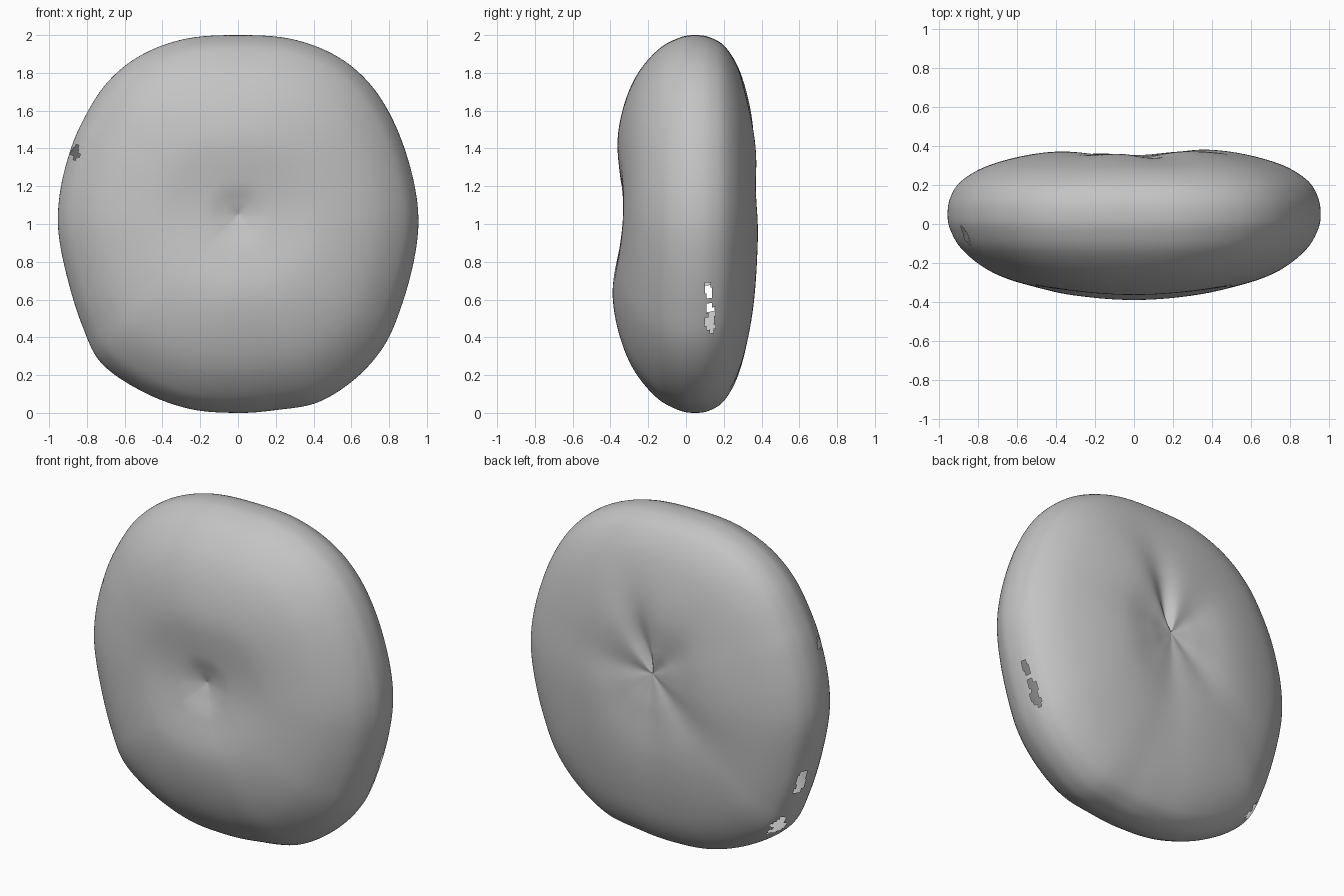
import bpy
import bmesh
from math import atan2, cos, sin, exp, pi, radians
from mathutils import Vector

cube = bpy.data.objects.get("Cube")
if cube:
    bpy.data.objects.remove(cube, do_unlink=True)

CENTRE = 1.05    # height of the front dimple
LIFT = 0.06      # how much higher the back dimple sits
RIM = 0.05       # y of the widest seam
STEPS = 9


def spline(points, closed):
    """Smooth curve through 2D points."""
    pts = [Vector(p) for p in points]
    n = len(pts)
    out = []
    for i in range(n if closed else n - 1):
        if closed:
            a, b, c, d = (pts[(i + k) % n] for k in (-1, 0, 1, 2))
        else:
            a, b, c, d = (pts[min(max(i + k, 0), n - 1)] for k in (-1, 0, 1, 2))
        for j in range(STEPS):
            t = j / STEPS
            out.append(0.5 * (2 * b + (c - a) * t + (2 * a - 5 * b + 4 * c - d) * t ** 2
                              + (3 * b - a - 3 * c + d) * t ** 3))
    if not closed:
        out.append(pts[-1])
    return out


# Silhouette of the cushion (x, z), clockwise from the top
outline = spline([
    (0, 2), (.28, 1.98), (.52, 1.89), (.7, 1.74), (.83, 1.53), (.92, 1.27),
    (.955, 1.03), (.93, .8), (.86, .55), (.77, .35), (.62, .18), (.42, .055),
    (.2, .015), (0, 0), (-.25, .02), (-.5, .11), (-.72, .26), (-.82, .45),
    (-.9, .7), (-.95, .95), (-.945, 1.15), (-.9, 1.35), (-.83, 1.53),
    (-.7, 1.74), (-.52, 1.89), (-.28, 1.98)], True)

# Cross-section (share of radius, y) from front dimple over the rim to back dimple
section = spline([
    (0, -.295), (.08, -.32), (.2, -.355), (.4, -.38), (.6, -.347), (.78, -.272),
    (.92, -.155), (.985, -.04), (1, RIM), (.985, .135), (.93, .215), (.8, .29),
    (.6, .345), (.4, .368), (.2, .354), (.08, .335), (0, .32)], False)

# Radial folds gathered into the back dimple: angle, depth, angular width, reach
folds = [(76, .05, .25, .2), (15, .016, .4, .35), (130, .014, .35, .35),
         (215, .018, .35, .4), (275, .012, .3, .5)]


def puff(s, y, angle):
    """Vary the fullness around the cushion and press in the back folds."""
    blend = min(1, s / .4)
    blend *= blend * (3 - 2 * blend)
    up = sin(angle)
    if y < RIM:
        full = .89 + .1 * up * up - .03 * up
        return RIM + (y - RIM) * (1 + (full - 1) * blend)
    full = 1.03 - .05 * up * up + .02 * cos(angle)
    y = RIM + (y - RIM) * (1 + (full - 1) * blend)
    for deg, depth, width, reach in folds:
        turn = (angle - radians(deg) + pi) % (2 * pi) - pi
        fade = s / reach * exp(1 - s / reach) * (1 - s) ** .5
        y -= depth * fade * exp(-(turn / width) ** 2)
    return y


# Cushion skin
bm = bmesh.new()
rings = []
for s, y in section:
    s = min(max(s, 0), 1)
    lift = LIFT * (1 - s) ** 2 if y > RIM else 0
    ring = []
    for x, z in outline:
        angle = atan2(z - CENTRE, x)
        ring.append(bm.verts.new((x * s, puff(s, y, angle),
                                  CENTRE + (z - CENTRE) * s + lift)))
    rings.append(ring)
count = len(outline)
for a, b in zip(rings, rings[1:]):
    for i in range(count):
        j = (i + 1) % count
        bm.faces.new((a[i], a[j], b[j], b[i]))
bmesh.ops.remove_doubles(bm, verts=bm.verts[:], dist=.0001)
bmesh.ops.recalc_face_normals(bm, faces=bm.faces[:])

# Small ragged tears near the rim: centre and half sizes
tears = [((.87, .13, .48), (.12, .026, .1)), ((.87, .12, .64), (.1, .02, .05)),
         ((-.86, .12, .6), (.1, .03, .09)), ((-.74, .15, .3), (.08, .04, .07)),
         ((-.865, -.07, 1.38), (.03, .06, .03))]


def torn(face):
    p = face.calc_center_median()
    for c, size in tears:
        d = sum(((p[k] - c[k]) / size[k]) ** 2 for k in range(3))
        if d < 1 + .5 * sin(70 * p.z + 50 * p.y):
            return True
    return False


bmesh.ops.delete(bm, geom=[f for f in bm.faces if torn(f)], context='FACES')

mesh = bpy.data.meshes.new("cushion")
bm.to_mesh(mesh)
bm.free()
cushion = bpy.data.objects.new("cushion", mesh)
bpy.context.collection.objects.link(cushion)

# Plain grey cloth
grey = bpy.data.materials.new("grey cloth")
grey.use_nodes = True
colour = (.55, .55, .55, 1)
grey.diffuse_color = colour
grey.node_tree.nodes["Principled BSDF"].inputs["Base Color"].default_value = colour
mesh.materials.append(grey)

mesh.shade_smooth()
